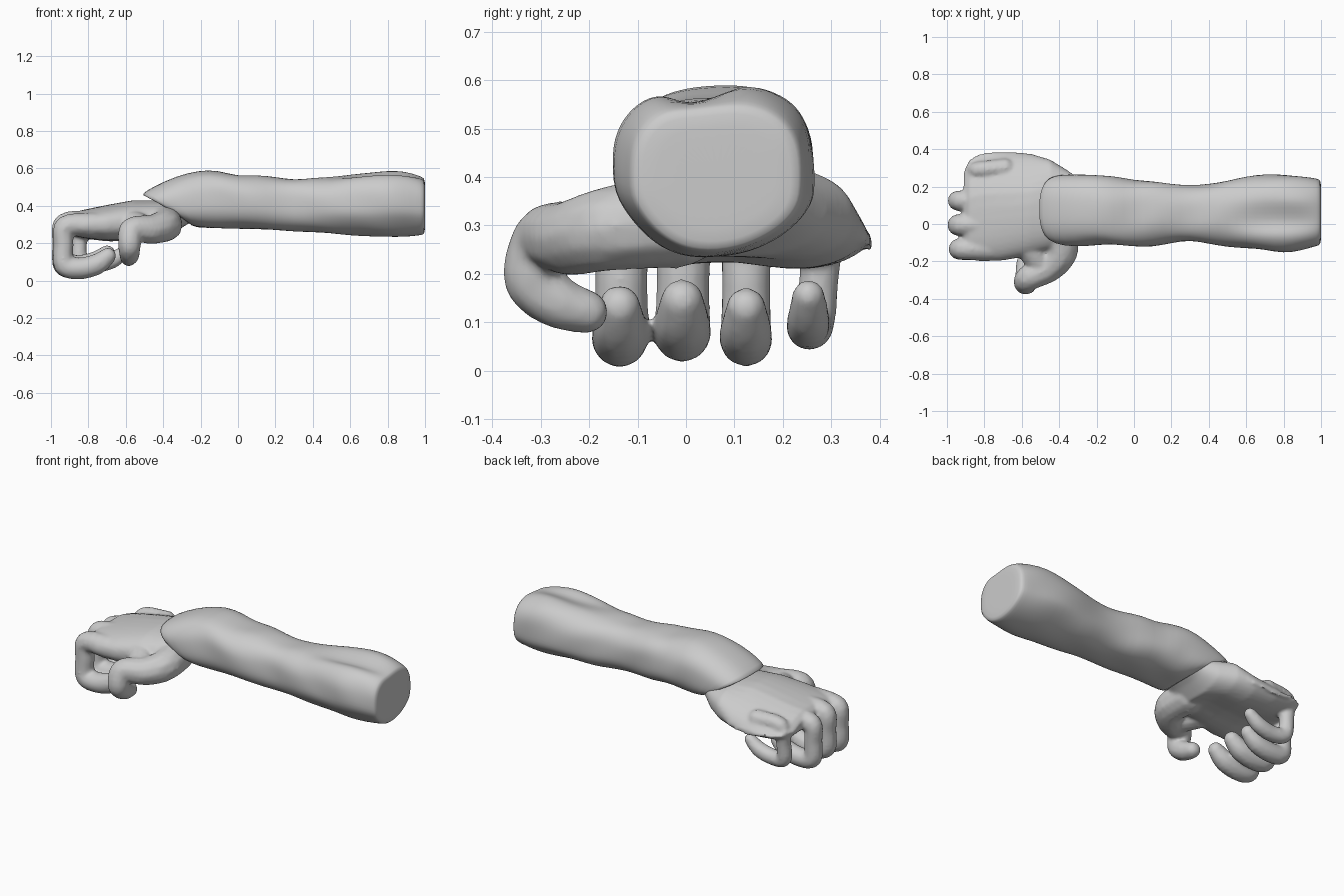
import bpy, bmesh, math
from mathutils import Vector

if "Cube" in bpy.data.objects:
    bpy.data.objects.remove(bpy.data.objects["Cube"])


def spow(v, p):
    return math.copysign(abs(v) ** p, v)


def ring(xt, xb, zt, zb, y0, y1, power=2.6, n=36):
    """Rounded-square section; xt / xb are the x of its top and bottom (sheared cut)."""
    pts = []
    for i in range(n):
        a = 2 * math.pi * i / n
        c, s = spow(math.cos(a), 2 / power), spow(math.sin(a), 2 / power)
        pts.append(Vector(((xt + xb) / 2 + (xt - xb) / 2 * s,
                           (y0 + y1) / 2 + (y1 - y0) / 2 * c,
                           (zt + zb) / 2 + (zt - zb) / 2 * s)))
    return pts


def scaled(pts, k, dx):
    mid = sum(pts, Vector()) / len(pts)
    return [Vector((p.x + dx, mid.y + (p.y - mid.y) * k, mid.z + (p.z - mid.z) * k)) for p in pts]


def loft(bm, rings):
    rows = [[bm.verts.new(p) for p in r] for r in rings]
    n = len(rows[0])
    for a, b in zip(rows, rows[1:]):
        for i in range(n):
            bm.faces.new((a[i], a[(i + 1) % n], b[(i + 1) % n], b[i]))
    bm.faces.new(rows[0][::-1])
    bm.faces.new(rows[-1])


def unit_ball():
    """Unit sphere template, made once and copied."""
    bm = bmesh.new()
    bmesh.ops.create_icosphere(bm, subdivisions=2, radius=1)
    bm.verts.index_update()
    data = ([v.co.copy() for v in bm.verts], [[v.index for v in f.verts] for f in bm.faces])
    bm.free()
    return data


BALL_V, BALL_F = unit_ball()


def catmull(a, b, c, d, t):
    return 0.5 * (2 * b + (c - a) * t + (2 * a - 5 * b + 4 * c - d) * t * t
                  + (3 * b - a - 3 * c + d) * t ** 3)


def digit(bm, pts, steps=5):
    """Chain of spheres along a smooth path of (x, y, z, radius)."""
    p = [Vector(q) for q in [pts[0]] + pts + [pts[-1]]]
    path = [catmull(*p[i:i + 4], k / steps) for i in range(len(pts) - 1) for k in range(steps)]
    for v in path + [p[-1]]:
        vs = [bm.verts.new(v.xyz + co * v.w) for co in BALL_V]
        for f in BALL_F:
            bm.faces.new([vs[i] for i in f])


def finish(bm, name):
    bmesh.ops.recalc_face_normals(bm, faces=bm.faces)
    for f in bm.faces:
        f.smooth = True
    me = bpy.data.meshes.new(name)
    bm.to_mesh(me)
    bm.free()
    ob = bpy.data.objects.new(name, me)
    bpy.context.collection.objects.link(ob)
    return ob


# Sleeve: lofted sections with a slanted cuff, x_top, x_bottom, z_top, z_bottom, y_low, y_high
sections = [
    (-.52, -.28, .46, .325, -.10, .26), (-.46, -.25, .50, .29, -.12, .265),
    (-.33, -.19, .56, .28, -.12, .265), (-.21, -.13, .59, .28, -.11, .258),
    (-.11, -.07, .59, .28, -.115, .25), (0, 0, .56, .28, -.12, .232),
    (.10, .10, .565, .275, -.12, .235), (.20, .20, .553, .27, -.10, .212),
    (.30, .30, .54, .265, -.09, .203), (.40, .40, .55, .26, -.105, .212),
    (.50, .50, .555, .25, -.12, .235), (.60, .60, .57, .243, -.13, .253),
    (.70, .70, .585, .237, -.14, .265), (.80, .80, .60, .23, -.155, .266),
    (.89, .89, .59, .233, -.14, .258), (.96, .96, .57, .24, -.122, .247),
    (.99, .99, .555, .245, -.115, .24)]
rings = [ring(*s) for s in sections]
for r in rings:
    for v in r:
        # soft fold on top, a chamfered lower corner and light cloth ripples
        up = max(0, (v.z - .42) / .17)
        g = math.exp(-((v.x - .78) / .18) ** 2)
        v.z -= up * g * .055 * math.exp(-((v.y - .02) / .06) ** 2)
        low = max(0, (.36 - v.z) / .12) * max(0, min(1, (v.x - .3) * 3))
        v.y += low * .04 * max(0, -(v.y - .06) / .18)
        v.z += low * .04 * max(0, (v.y - .08) / .18)
        if -.2 < v.x < .95:
            v.y += .005 * math.sin(v.x * 17 + v.z * 22)
            v.z += .004 * math.sin(v.x * 19 - v.y * 26)
rings.append(scaled(rings[-1], .93, .01))
rings.append(scaled(rings[-1], .5, 0))
rings = [scaled(rings[0], .8, .12), scaled(rings[0], .92, .02)] + rings
bm = bmesh.new()
loft(bm, rings)
sleeve = finish(bm, "sleeve")
sub = sleeve.modifiers.new("round", 'SUBSURF')
sub.levels = sub.render_levels = 1

# Palm: flattened sections from wrist to knuckles, x, z_top, z_bottom, y_low, y_high
palm = [(-.20, .45, .34, 0, .20), (-.29, .425, .29, -.06, .24), (-.36, .425, .235, -.11, .29),
        (-.45, .43, .21, -.14, .345), (-.56, .43, .195, -.17, .38), (-.70, .405, .195, -.195, .388),
        (-.82, .38, .21, -.20, .38), (-.88, .365, .225, -.19, .345), (-.91, .34, .25, -.17, .28)]
rings = [ring(x, x, zt, zb, y0, y1, 2.4) for x, zt, zb, y0, y1 in palm]
for r in rings:
    for v in r:
        if v.z < .28 and v.x < -.4:      # hollow of the palm
            v.z += .03 * math.exp(-((v.y - .08) / .13) ** 2)
        if v.z > .3 and v.x < -.5:       # back of hand falls toward the little finger
            v.z -= .05 * max(0, (v.y - .15) / .2)
bm = bmesh.new()
loft(bm, rings)

# Four curled fingers: knuckle y, tip y, x shift, thickness, z shift
fingers = [(-.132, -.137, .005, 1.0, -.002), (-.004, -.008, 0, 1.02, .01),
           (.125, .124, -.003, .94, -.004), (.30, .253, .09, .78, .02)]
for y0, y1, dx, k, dz in fingers:
    base = [(-.78, .30, .068), (-.925, .292, .06), (-.938, .19, .056),
            (-.932, .085, .058), (-.85, .068, .06), (-.76, .09, .058), (-.70, .135, .045)]
    digit(bm, [(x + dx, y0 + (y1 - y0) * min(1, i / 4), z + dz, r * k)
               for i, (x, z, r) in enumerate(base)])

# Thumb with its fleshy base
digit(bm, [(-.40, -.02, .31, .10), (-.39, -.15, .295, .09), (-.46, -.235, .275, .08),
           (-.565, -.29, .27, .07), (-.58, -.315, .19, .063), (-.58, -.265, .142, .056),
           (-.585, -.205, .122, .046)])
digit(bm, [(-.56, -.12, .30, .08), (-.50, -.22, .28, .07)])

# Fuse the hand into one smooth skin
hand = finish(bm, "hand")
rm = hand.modifiers.new("fuse", 'REMESH')
rm.mode, rm.voxel_size, rm.use_smooth_shade = 'VOXEL', .01, True
sm = hand.modifiers.new("soften", 'SMOOTH')
sm.factor, sm.iterations = .5, 6
